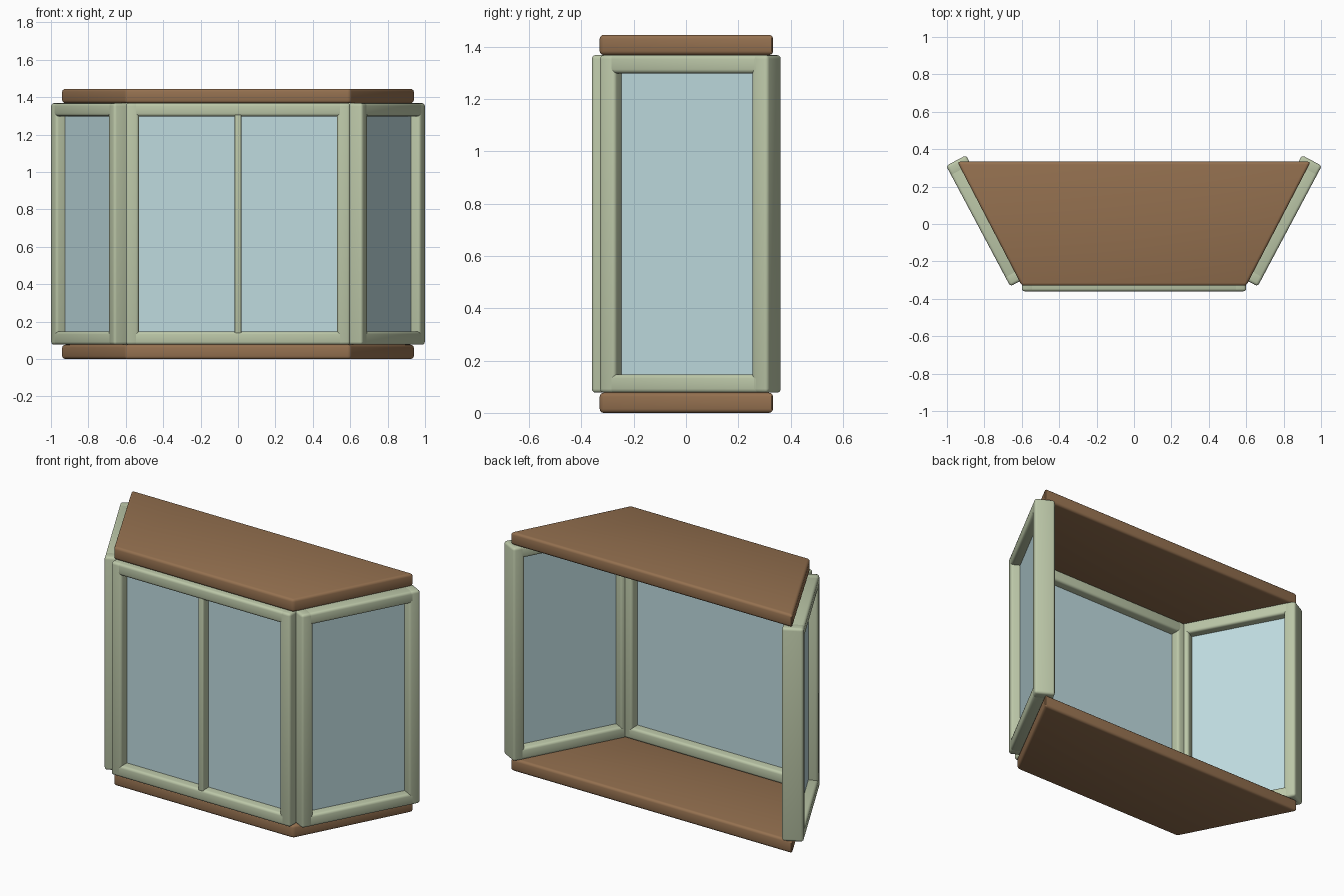
import bpy
import bmesh
from math import radians
from mathutils import Matrix, Vector

cube = bpy.data.objects.get("Cube")
if cube:
    bpy.data.objects.remove(cube, do_unlink=True)


def material(name, rgb):
    mat = bpy.data.materials.new(name)
    mat.use_nodes = True
    mat.diffuse_color = (*rgb, 1)
    mat.node_tree.nodes["Principled BSDF"].inputs["Base Color"].default_value = (*rgb, 1)
    return mat


WOOD = material("brown wood", (0.30, 0.165, 0.08))
PAINT = material("sage paint", (0.50, 0.57, 0.39))
GLASS = material("pale blue glass", (0.52, 0.71, 0.74))

BOTTOM, TOP = 0.077, 1.368      # window height range
MEMBER, DEPTH = 0.07, 0.12      # frame member width and depth
SOFT = 0.015                    # edge rounding


def finish(name, bm, mat, bevel=0.0):
    if bevel:
        bmesh.ops.bevel(bm, geom=bm.edges[:], offset=bevel, segments=3,
                        profile=0.5, affect='EDGES')
    bmesh.ops.recalc_face_normals(bm, faces=bm.faces[:])
    mesh = bpy.data.meshes.new(name)
    bm.to_mesh(mesh)
    bm.free()
    mesh.materials.append(mat)
    obj = bpy.data.objects.new(name, mesh)
    bpy.context.collection.objects.link(obj)
    bpy.ops.object.select_all(action='DESELECT')
    obj.select_set(True)
    bpy.context.view_layer.objects.active = obj
    bpy.ops.object.shade_smooth_by_angle(angle=radians(40))
    return obj


def box(name, centre, size, mat, place, bevel=0.0):
    bm = bmesh.new()
    bmesh.ops.create_cube(bm, size=1)
    bmesh.ops.scale(bm, vec=size, verts=bm.verts)
    bmesh.ops.translate(bm, vec=centre, verts=bm.verts)
    bm.transform(place)
    return finish(name, bm, mat, bevel)


def window(name, width, place):
    """Framed pane standing in the local xz plane, facing local -y."""
    height, mid = TOP - BOTTOM, (TOP + BOTTOM) / 2
    inner = width - 2 * MEMBER
    for side, sign in (("right", -1), ("left", 1)):
        box(f"{name}_{side}_jamb", (sign * (width - MEMBER) / 2, 0, mid),
            (MEMBER, DEPTH, height), PAINT, place, SOFT)
    for level, z in (("bottom", BOTTOM + MEMBER / 2), ("top", TOP - MEMBER / 2)):
        box(f"{name}_{level}_rail", (0, 0, z),
            (inner + MEMBER, DEPTH, MEMBER), PAINT, place, SOFT)
    box(f"{name}_glass", (0, 0, mid),
        (inner + 0.02, 0.012, height - 2 * MEMBER + 0.02), GLASS, place)


def slab(name, z, thickness):
    bm = bmesh.new()
    outline = [(-0.6, -0.33), (0.6, -0.33), (0.945, 0.333), (-0.945, 0.333)]
    base = bm.faces.new([bm.verts.new((x, y, z)) for x, y in outline])
    top = bmesh.ops.extrude_face_region(bm, geom=[base])["geom"]
    bmesh.ops.translate(bm, vec=Vector((0, 0, thickness)),
                        verts=[v for v in top if isinstance(v, bmesh.types.BMVert)])
    finish(name, bm, WOOD, SOFT)


# Wooden seat board and roof board
slab("base_board", 0, 0.077)
slab("roof_board", 1.368, 0.077)

# Front window with its centre bar on the outside of the glass
front = Matrix.Translation((0, -0.30, 0))
window("front_window", 1.2, front)
box("front_mullion", (0, -0.03, (TOP + BOTTOM) / 2),
    (0.036, 0.056, TOP - BOTTOM - 2 * MEMBER + 0.02), PAINT, front, 0.006)

# Angled side windows
for side, sign in (("right", -1), ("left", 1)):
    turn = Matrix.Rotation(sign * radians(62), 4, 'Z')
    window(f"{side}_window", 0.73, Matrix.Translation((sign * 0.78, 0.017, 0)) @ turn)
